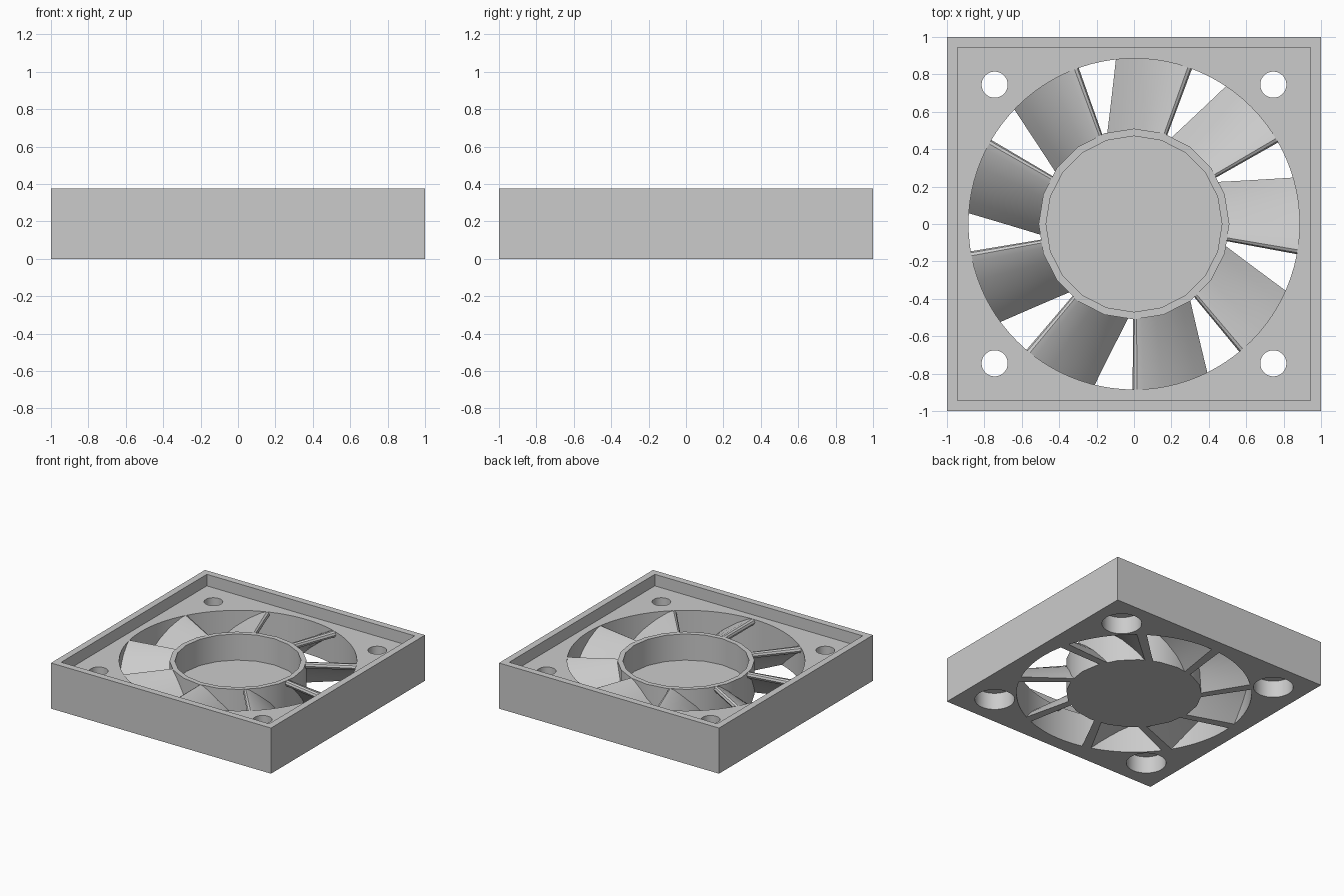
import bpy, bmesh, math

if "Cube" in bpy.data.objects:
    bpy.data.objects.remove(bpy.data.objects["Cube"], do_unlink=True)

HEIGHT, FLOOR = 0.375, 0.28      # rim height, recess floor height
HUB_R, BORE_R = 0.51, 0.885
VANES, VANE_START = 9, 29.5

grey = bpy.data.materials.new("plain grey")
grey.use_nodes = True
grey.diffuse_color = (0.6, 0.6, 0.6, 1)
grey.node_tree.nodes["Principled BSDF"].inputs["Base Color"].default_value = (0.6, 0.6, 0.6, 1)


def make_object(name, bm):
    bmesh.ops.recalc_face_normals(bm, faces=bm.faces)
    mesh = bpy.data.meshes.new(name)
    bm.to_mesh(mesh)
    bm.free()
    mesh.materials.append(grey)
    obj = bpy.data.objects.new(name, mesh)
    bpy.context.collection.objects.link(obj)
    return obj


def box(name, half, z0, z1):
    bm = bmesh.new()
    bmesh.ops.create_cube(bm, size=1)
    for v in bm.verts:
        v.co = (v.co.x * 2 * half, v.co.y * 2 * half, z0 if v.co.z < 0 else z1)
    return make_object(name, bm)


def lathe(name, profile, segments, x=0, y=0):
    """Spin a closed (radius, z) profile that starts and ends on the axis."""
    bm = bmesh.new()
    rings = []
    for r, z in profile:
        if r == 0:
            rings.append([bm.verts.new((x, y, z))] * segments)
        else:
            rings.append([bm.verts.new((x + r * math.cos(a), y + r * math.sin(a), z))
                          for a in (math.tau * i / segments for i in range(segments))])
    for low, high in zip(rings, rings[1:]):
        for i in range(segments):
            j = (i + 1) % segments
            corners = list(dict.fromkeys((low[i], low[j], high[j], high[i])))
            bm.faces.new(corners)
    return make_object(name, bm)


def cut(target, cutters):
    for c in cutters:
        c.hide_render = True
        mod = target.modifiers.new("cut", "BOOLEAN")
        mod.operation, mod.solver, mod.object = "DIFFERENCE", "EXACT", c
    graph = bpy.context.evaluated_depsgraph_get()
    mesh = bpy.data.meshes.new_from_object(target.evaluated_get(graph))
    target.modifiers.clear()
    target.data = mesh
    for c in cutters:
        bpy.data.objects.remove(c, do_unlink=True)


# Square frame: recess on top, round duct, four stepped screw holes
frame = box("frame", 1, 0, HEIGHT)
cutters = [box("recess_cutter", 0.945, FLOOR, 1),
           lathe("duct_cutter", [(0, -1), (BORE_R, -1), (BORE_R, 1), (0, 1)], 96)]
for sx in (-1, 1):
    for sy in (-1, 1):
        steps = [(0, -1), (0.15, -1), (0.15, 0.14), (0.07, 0.14), (0.07, 1), (0, 1)]
        cutters.append(lathe("screw_hole_cutter", steps, 32, sx * 0.745, sy * 0.745))
cut(frame, cutters)

# Central cup with a closed bottom
hub = lathe("hub_cup", [(0, 0), (HUB_R, 0), (HUB_R, FLOOR), (0.47, FLOOR),
                        (0.47, 0.065), (0, 0.065)], 20)

# Curved vanes: rounded lip on top, sweeping down to a flat foot
SECTION = [(0, 0.255), (0.02, 0.272), (0.06, 0.28), (0.15, 0.27), (0.4, 0.215),
           (0.65, 0.145), (0.85, 0.07), (1, 0), (0.83, 0), (0.68, 0.06),
           (0.5, 0.12), (0.3, 0.18), (0.1, 0.225), (0.03, 0.235)]


def vane(index):
    angle = math.radians(VANE_START + index * 360 / VANES)
    bm = bmesh.new()
    rings = []
    steps = 5
    for k in range(steps + 1):
        t = k / steps
        r = 0.49 + t * (BORE_R + 0.005 - 0.49)
        width = 0.30 + 0.10 * t
        ring = []
        for s, z in SECTION:
            a = angle + math.asin(s * width / r)
            ring.append(bm.verts.new((r * math.cos(a), r * math.sin(a), z)))
        rings.append(ring)
    n = len(SECTION)
    for a, b in zip(rings, rings[1:]):
        for i in range(n):
            j = (i + 1) % n
            bm.faces.new((a[i], a[j], b[j], b[i]))
    bm.faces.new(rings[0])
    bm.faces.new(rings[-1])
    return make_object(f"vane_{index + 1}", bm)


parts = [frame, hub] + [vane(i) for i in range(VANES)]

# Smooth the round walls, keep the edges crisp
bpy.ops.object.select_all(action="DESELECT")
for p in parts:
    p.select_set(True)
bpy.context.view_layer.objects.active = frame
bpy.ops.object.shade_smooth_by_angle(angle=math.radians(35))
